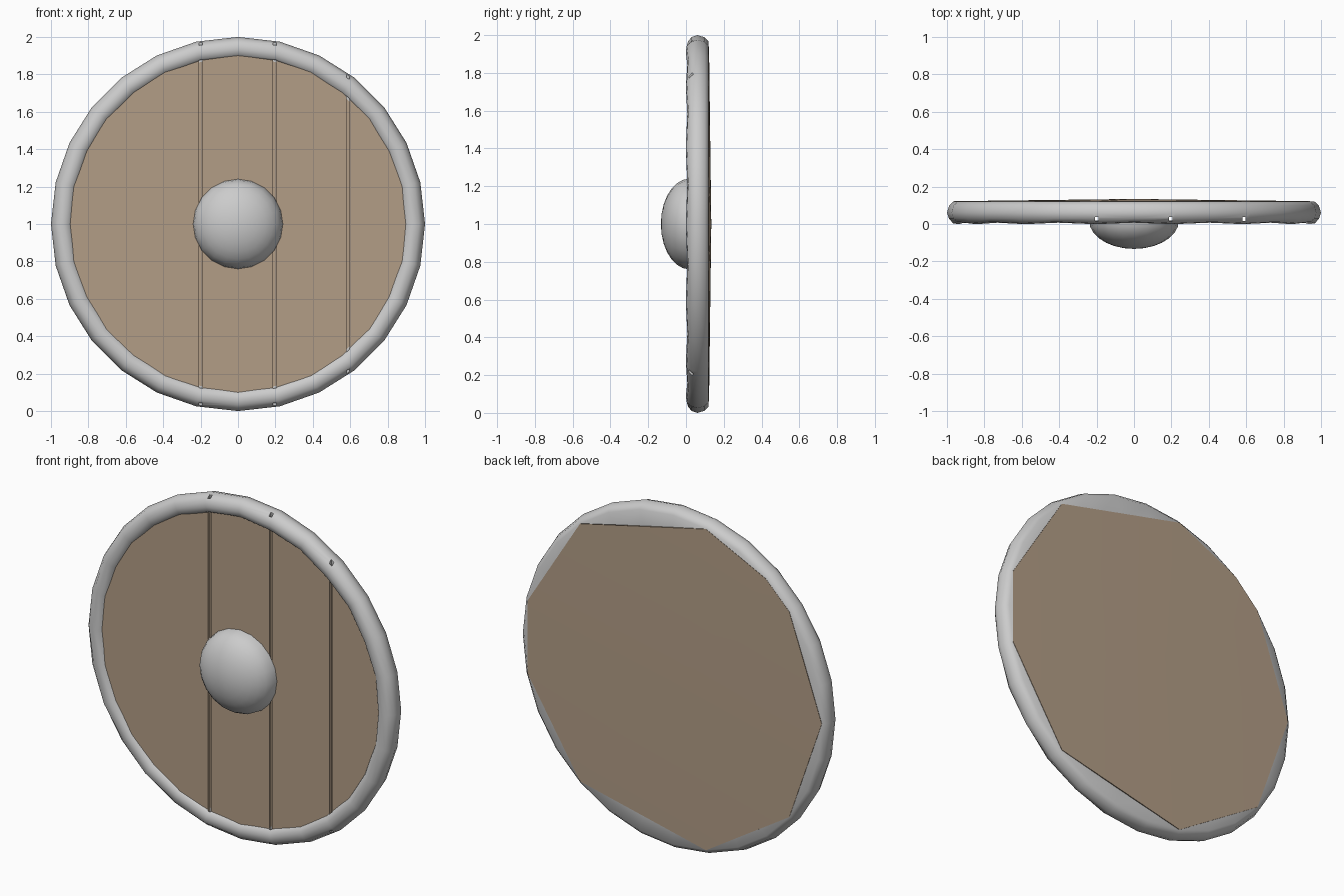
import bpy, bmesh, math

if "Cube" in bpy.data.objects:
    bpy.data.objects.remove(bpy.data.objects["Cube"])

SIDES = 28
wood = bpy.data.materials.new("wood")
wood.diffuse_color = (0.45, 0.34, 0.24, 1)
wood.use_nodes = True
wood.node_tree.nodes["Principled BSDF"].inputs["Base Color"].default_value = wood.diffuse_color


def polar(r, y, k):
    """Point on the shield: radius, depth and rim step."""
    a = math.pi / 2 + 2 * math.pi * k / SIDES
    return (r * math.cos(a), y, 1 + r * math.sin(a))


def make(name, bm, mat=None):
    bmesh.ops.recalc_face_normals(bm, faces=bm.faces)
    me = bpy.data.meshes.new(name)
    bm.to_mesh(me)
    bm.free()
    ob = bpy.data.objects.new(name, me)
    bpy.context.collection.objects.link(ob)
    if mat:
        me.materials.append(mat)
    return ob


def activate(ob):
    bpy.ops.object.select_all(action='DESELECT')
    ob.select_set(True)
    bpy.context.view_layer.objects.active = ob


def smooth(ob, deg):
    activate(ob)
    bpy.ops.object.shade_smooth_by_angle(angle=math.radians(deg))


# Metal rim: rounded profile (radius, depth) swept round, front gently uneven
profile = [(0.85, 0.118), (0.965, 0.12), (0.988, 0.10), (1.0, 0.06), (0.99, 0.03),
           (0.968, 0.008), (0.935, 0.003), (0.905, 0.012), (0.89, 0.035)]
bm = bmesh.new()
rings = []
for k in range(SIDES):
    wave = 0.004 * (-1) ** k
    rings.append([bm.verts.new(polar(r, y + (wave if y < 0.02 else 0), k)) for r, y in profile])
n = len(profile)
for k in range(SIDES):
    a, b = rings[k], rings[(k + 1) % SIDES]
    for i in range(n):
        j = (i + 1) % n
        bm.faces.new((a[i], a[j], b[j], b[i]))
rim = make("rim", bm)

# Wooden body: round flat front, coarse slightly raised back
bm = bmesh.new()
for k in range(SIDES):
    bm.verts.new(polar(0.92, 0.022, k))
for k in (1, 3, 4, 7, 10, 13, 17, 20, 22, 25):
    bm.verts.new(polar(0.965, 0.122, k))
bm.verts.new((0, 0.134, 1))
bmesh.ops.convex_hull(bm, input=bm.verts)
body = make("wooden_body", bm, wood)

# Grooves between the planks, running through the rim
bm = bmesh.new()
for x in (-0.2, 0.197, 0.588):
    cube = bmesh.ops.create_cube(bm, size=1)["verts"]
    bmesh.ops.scale(bm, vec=(0.018, 0.02, 3), verts=cube)
    bmesh.ops.translate(bm, vec=(x, 0.027, 1), verts=cube)
cutter = make("groove_cutter", bm)
cutter.hide_render = True
for ob in (rim, body):
    mod = ob.modifiers.new("grooves", 'BOOLEAN')
    mod.operation = 'DIFFERENCE'
    mod.solver = 'EXACT'
    mod.object = cutter
    activate(ob)
    bpy.ops.object.modifier_apply(modifier=mod.name)
bpy.data.objects.remove(cutter)
smooth(rim, 50)
smooth(body, 35)

# Domed boss in the centre
bm = bmesh.new()
seg, steps = 20, 7
loops = []
for i in range(steps):
    t = math.pi / 2 * i / steps
    r, y = 0.24 * math.cos(t), 0.018 - 0.151 * math.sin(t)
    loops.append([bm.verts.new((r * math.cos(2 * math.pi * k / seg), y,
                                1 + r * math.sin(2 * math.pi * k / seg))) for k in range(seg)])
tip = bm.verts.new((0, -0.133, 1))
for k in range(seg):
    m = (k + 1) % seg
    for a, b in zip(loops, loops[1:]):
        bm.faces.new((a[k], a[m], b[m], b[k]))
    bm.faces.new((loops[-1][k], loops[-1][m], tip))
bm.faces.new(loops[0])
smooth(make("boss", bm), 50)
